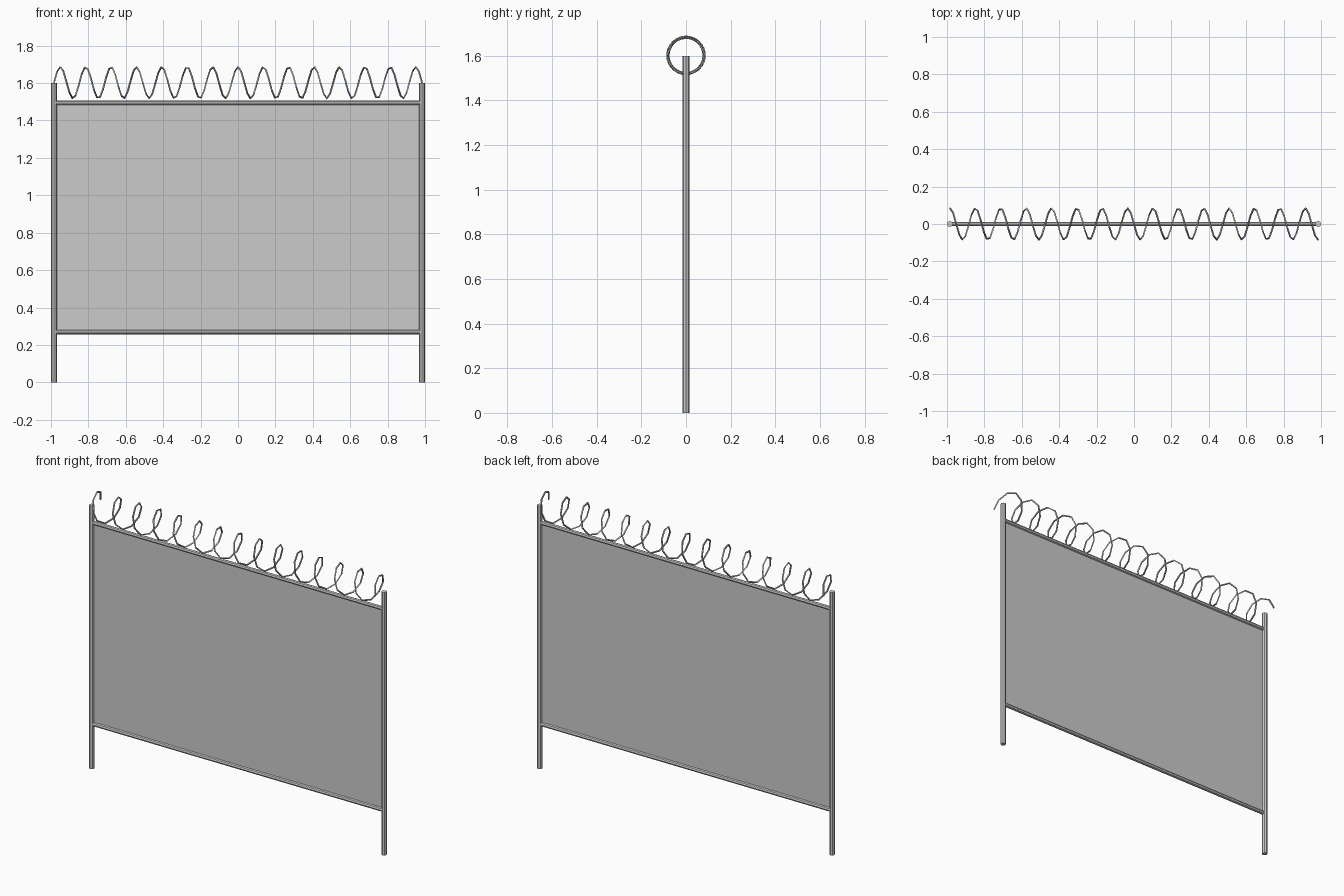
import bpy
from math import cos, sin, pi
from mathutils import Vector

if "Cube" in bpy.data.objects:
    bpy.data.objects.remove(bpy.data.objects["Cube"])


def tube(name, a, b, radius, sides=8):
    a, b = Vector(a), Vector(b)
    d = b - a
    bpy.ops.mesh.primitive_cylinder_add(vertices=sides, radius=radius, depth=d.length,
                                        location=(a + b) / 2)
    ob = bpy.context.object
    ob.name = name
    ob.rotation_mode = 'QUATERNION'
    ob.rotation_quaternion = d.to_track_quat('Z', 'Y')
    return ob


POST_X, LOW, HIGH = 0.984, 0.269, 1.494

# Posts
for side, label in ((-1, "left"), (1, "right")):
    tube(label + "_post", (side * POST_X, 0, 0), (side * POST_X, 0, 1.6), 0.016)

# Horizontal rails
for z, label in ((LOW, "bottom"), (HIGH, "top")):
    tube(label + "_rail", (-POST_X, 0, z), (POST_X, 0, z), 0.012)

# Thin mesh panel between posts and rails
panel = bpy.data.meshes.new("fence_panel")
panel.from_pydata([(-POST_X, 0, LOW), (POST_X, 0, LOW), (POST_X, 0, HIGH), (-POST_X, 0, HIGH)],
                  [], [(0, 1, 2, 3)])
bpy.context.collection.objects.link(bpy.data.objects.new("fence_panel", panel))

# Coiled wire along the top: coarse helix swept with a thin square section
TURNS, SEGMENTS, RADIUS = 14.5, 120, 0.084
curve = bpy.data.curves.new("wire_coil", 'CURVE')
curve.dimensions = '3D'
curve.bevel_depth = 0.005
curve.bevel_resolution = 0
curve.use_fill_caps = True
spline = curve.splines.new('POLY')
spline.points.add(SEGMENTS)
for i, p in enumerate(spline.points):
    t = i / SEGMENTS
    a = 2 * pi * TURNS * t
    p.co = (POST_X * (2 * t - 1), RADIUS * cos(a), 1.602 + RADIUS * sin(a), 1)
spline.use_smooth = False
coil = bpy.data.objects.new("wire_coil", curve)
bpy.context.collection.objects.link(coil)
